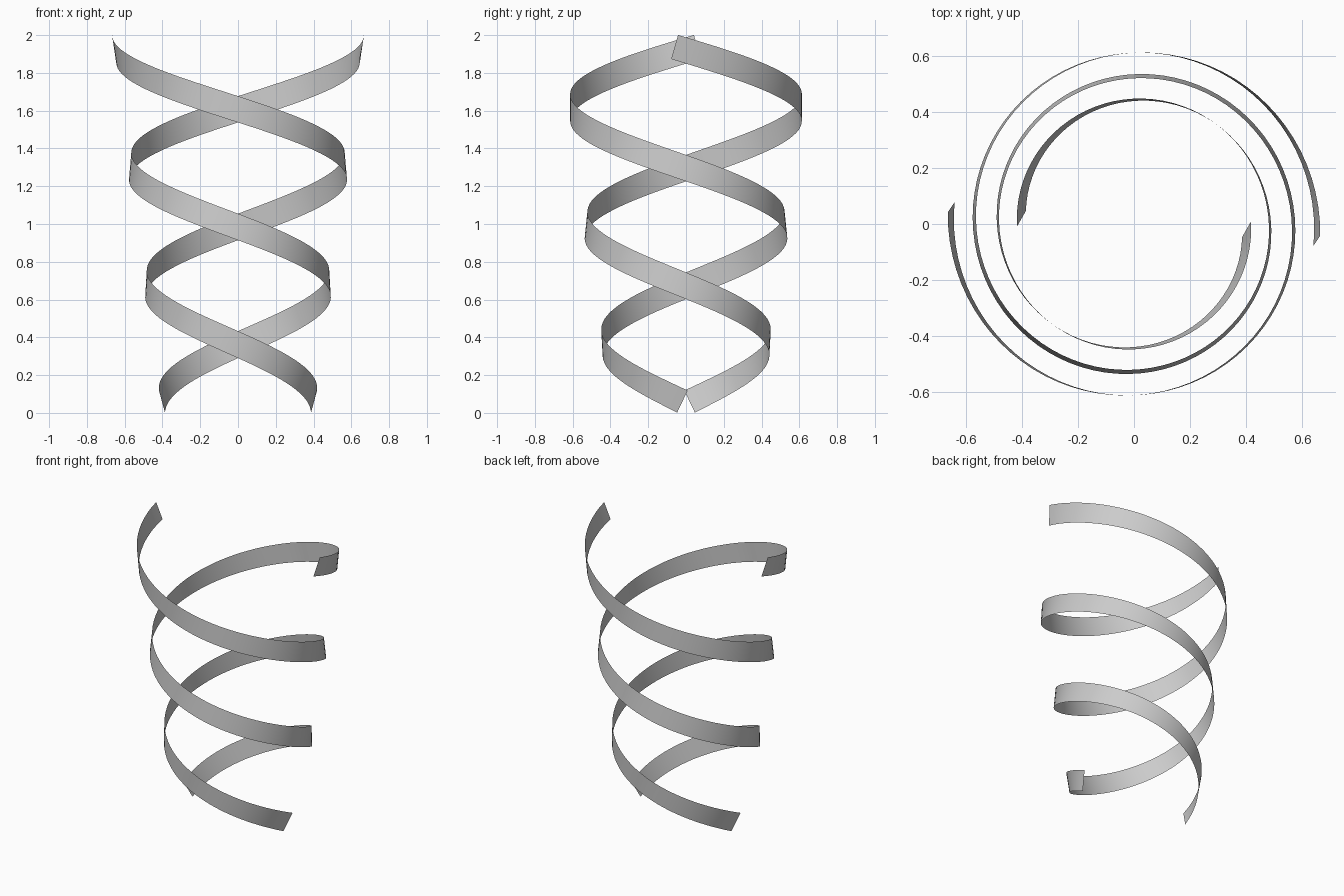
import bpy
import bmesh
from math import pi, sin, cos, atan2

cube = bpy.data.objects.get("Cube")
if cube:
    bpy.data.objects.remove(cube, do_unlink=True)

SEGMENTS = 120
ANGLE_START, ANGLE_END = 0.05, 3 * pi + 0.092
Z_START, Z_END = 0.06, 1.937
R_START, R_END = 0.404, 0.657
W_START, W_END = 0.13, 0.133

grey = bpy.data.materials.new("light_grey")
grey.use_nodes = True
colour = (0.6, 0.6, 0.6, 1)
grey.diffuse_color = colour
grey.node_tree.nodes["Principled BSDF"].inputs["Base Color"].default_value = colour


def lerp(a, b, t):
    return a + (b - a) * t


def edge_point(t, side, turn):
    """Point on the lower (side -1) or upper (side 1) edge of a ribbon."""
    angle = lerp(ANGLE_START, ANGLE_END, t)
    radius = lerp(R_START, R_END, t)
    half = lerp(W_START, W_END, t) / 2
    pitch = atan2((Z_END - Z_START) / (ANGLE_END - ANGLE_START), radius)
    # The band leans outward at both ends and slightly inward in the middle
    u = 2 * t - 1
    lean = -0.017 + 0.042 * u * u - 0.004 * u
    r = radius + side * lean / 2
    a = -(angle - side * half * sin(pitch) / radius) + turn
    z = lerp(Z_START, Z_END, t) + side * half * cos(pitch)
    return (r * cos(a), r * sin(a), z)


def make_ribbon(name, turn):
    bm = bmesh.new()
    rungs = []
    for i in range(SEGMENTS + 1):
        t = i / SEGMENTS
        rungs.append([bm.verts.new(edge_point(t, s, turn)) for s in (-1, 1)])
    for (low, high), (next_low, next_high) in zip(rungs, rungs[1:]):
        bm.faces.new((low, high, next_high, next_low)).smooth = True
    mesh = bpy.data.meshes.new(name)
    bm.to_mesh(mesh)
    bm.free()
    mesh.materials.append(grey)
    obj = bpy.data.objects.new(name, mesh)
    bpy.context.collection.objects.link(obj)


# Two identical spiral bands, half a turn apart
make_ribbon("spiral_ribbon_left", 0)
make_ribbon("spiral_ribbon_right", pi)
